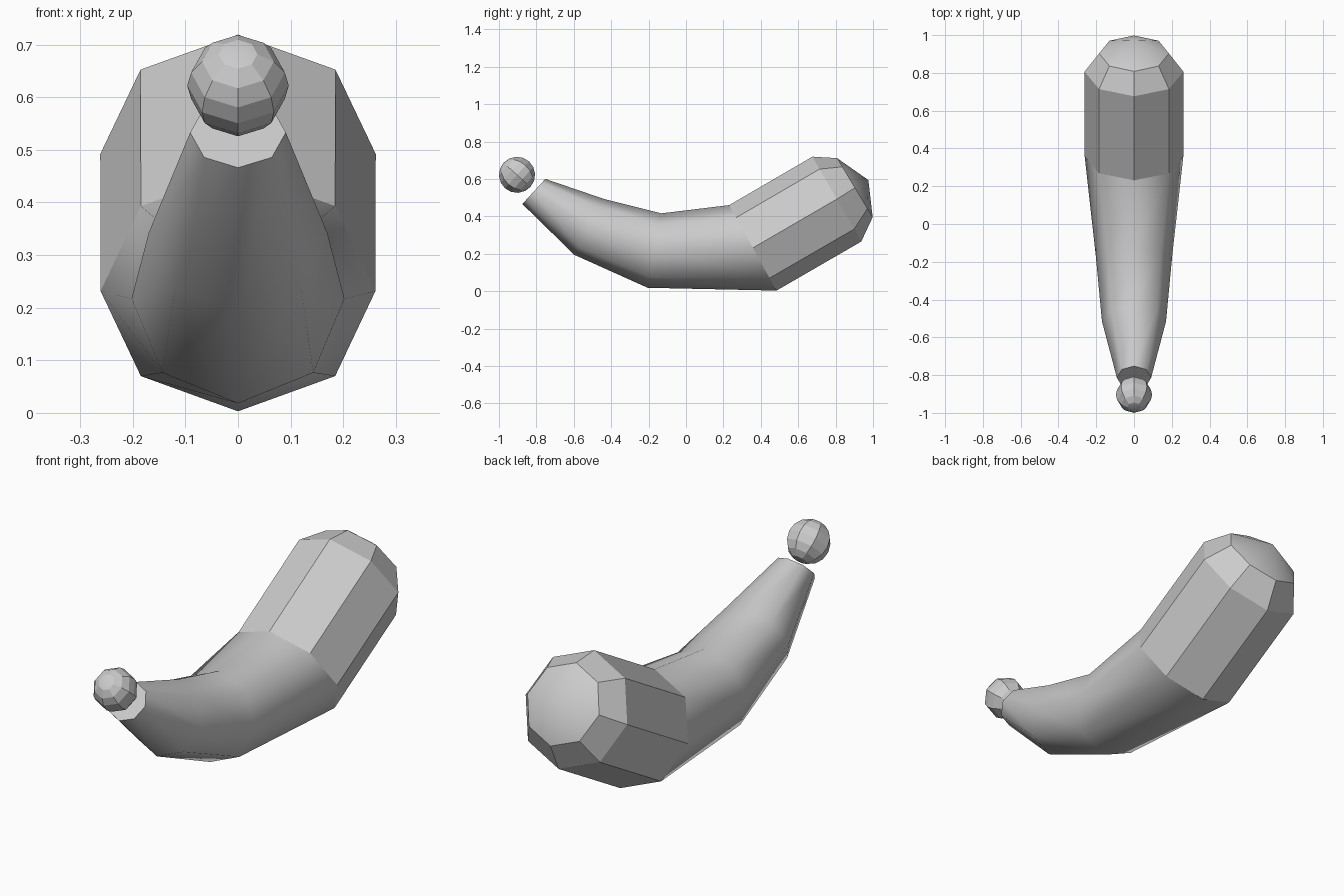
import bpy, bmesh, math
from mathutils import Vector

if "Cube" in bpy.data.objects:
    bpy.data.objects.remove(bpy.data.objects["Cube"])

SIDES = 8


def select_only(ob):
    bpy.ops.object.select_all(action='DESELECT')
    ob.select_set(True)
    bpy.context.view_layer.objects.active = ob


def loft(name, rings, start_cap=False, pole=None):
    """Octagonal tube; each ring is its (top, bottom) points in the y-z plane."""
    bm = bmesh.new()
    loops = []
    for (ty, tz), (by, bz) in rings:
        top, bottom = Vector((0, ty, tz)), Vector((0, by, bz))
        centre, up = (top + bottom) / 2, (top - bottom) / 2
        side = Vector((up.length, 0, 0))
        angles = [2 * math.pi * i / SIDES for i in range(SIDES)]
        loops.append([bm.verts.new(centre + side * math.sin(a) + up * math.cos(a)) for a in angles])
    for a, b in zip(loops, loops[1:]):
        for i in range(SIDES):
            j = (i + 1) % SIDES
            bm.faces.new((a[i], a[j], b[j], b[i]))
    if start_cap:
        bm.faces.new(loops[0])
    if pole:
        tip = bm.verts.new((0, *pole))
        for i in range(SIDES):
            bm.faces.new((loops[-1][i], loops[-1][(i + 1) % SIDES], tip))
    bmesh.ops.recalc_face_normals(bm, faces=bm.faces)
    # an open tube can be recalculated inside out: check a top face
    test = max((f for f in bm.faces if len(f.verts) == 4), key=lambda f: f.calc_center_median().z)
    if test.normal.z < 0:
        bmesh.ops.reverse_faces(bm, faces=bm.faces)
    mesh = bpy.data.meshes.new(name)
    bm.to_mesh(mesh)
    bm.free()
    ob = bpy.data.objects.new(name, mesh)
    bpy.context.collection.objects.link(ob)
    select_only(ob)
    return ob


joint = ((0.231, 0.46), (0.484, 0.003))

# Curved, tapering smooth horn with a flat tip
horn = loft("curved_horn", [
    ((-0.752, 0.60), (-0.875, 0.466)),
    ((-0.433, 0.491), (-0.597, 0.194)),
    ((-0.132, 0.416), (-0.205, 0.018)),
    joint,
], start_cap=True)
bpy.ops.object.shade_smooth_by_angle(angle=math.radians(52))

# Faceted barrel with a rounded end
loft("barrel", [
    joint,
    ((0.676, 0.719), (0.937, 0.265)),
    ((0.808, 0.711), (0.998, 0.395)),
], pole=(0.975, 0.594))
bpy.ops.object.shade_smooth_by_angle(angle=math.radians(24))

# Small faceted ball floating off the tip, its poles along the tip direction
bpy.ops.mesh.primitive_uv_sphere_add(segments=8, ring_count=8, radius=0.0965,
                                     location=(0, -0.9035, 0.622),
                                     rotation=(math.radians(48), 0, 0))
bpy.context.object.name = "tip_ball"
bpy.ops.object.shade_smooth_by_angle(angle=math.radians(20))
